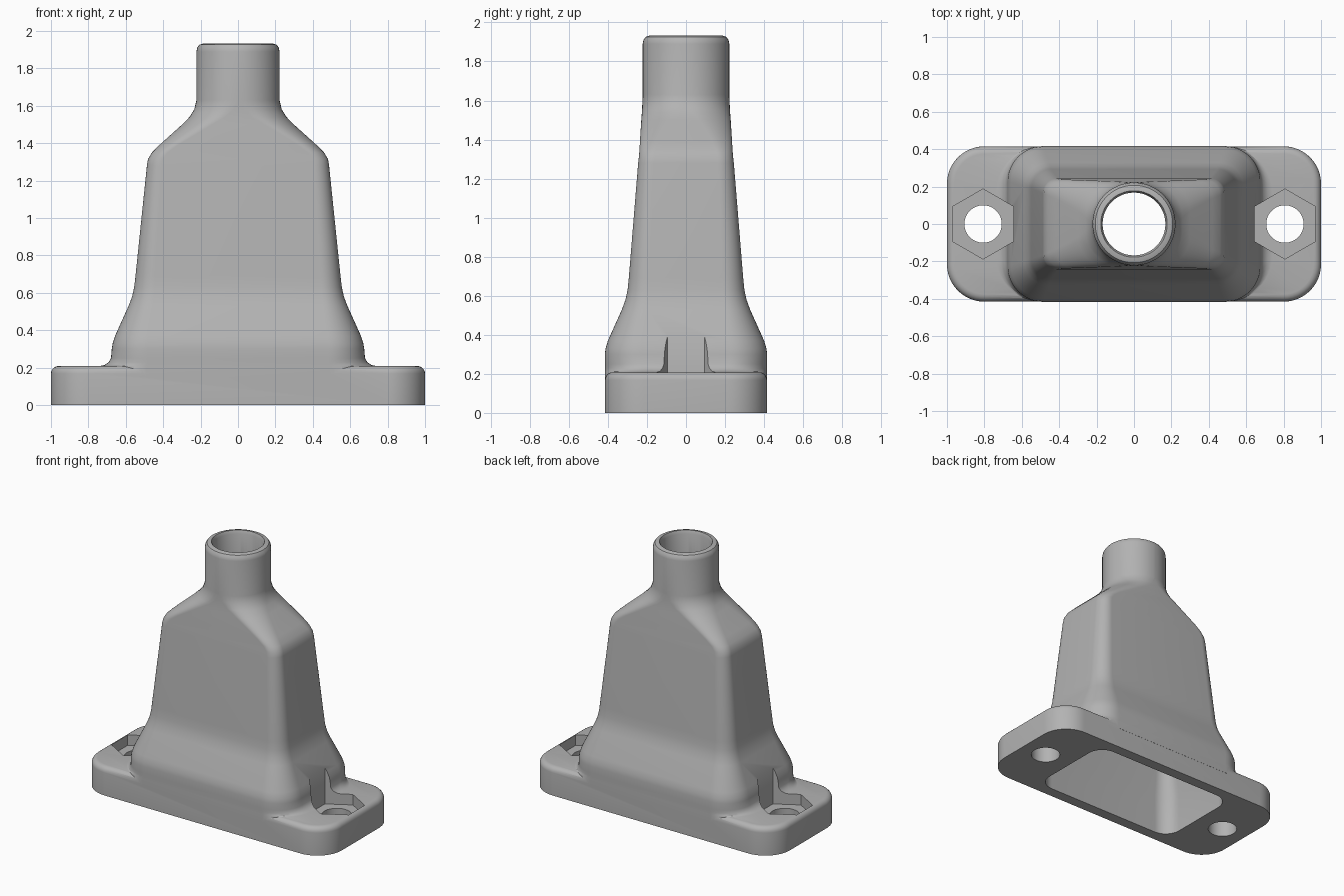
import bpy, bmesh, math

old = bpy.data.objects.get("Cube")
if old:
    bpy.data.objects.remove(old, do_unlink=True)

grey = bpy.data.materials.new("plain grey")
grey.use_nodes = True
COLOUR = (0.45, 0.45, 0.45, 1)
grey.diffuse_color = COLOUR
grey.node_tree.nodes["Principled BSDF"].inputs["Base Color"].default_value = COLOUR


def rounded_ring(z, hx, hy, r, steps=12):
    """Rounded rectangle outline; becomes a circle when r equals both halves."""
    r = min(r, hx - 0.0005, hy - 0.0005)
    points = []
    for quarter, (sx, sy) in enumerate(((1, 1), (-1, 1), (-1, -1), (1, -1))):
        for i in range(steps + 1):
            a = math.pi / 2 * (quarter + i / steps)
            points.append((sx * (hx - r) + r * math.cos(a),
                           sy * (hy - r) + r * math.sin(a), z))
    return points


def loft(name, sections):
    """Closed solid through stacked rounded rectangles (z, hx, hy, r)."""
    bm = bmesh.new()
    rings = [[bm.verts.new(p) for p in rounded_ring(*s)] for s in sections]
    n = len(rings[0])
    for low, high in zip(rings, rings[1:]):
        for i in range(n):
            j = (i + 1) % n
            bm.faces.new((low[i], low[j], high[j], high[i]))
    bm.faces.new(rings[0][::-1])
    bm.faces.new(rings[-1])
    mesh = bpy.data.meshes.new(name)
    bm.to_mesh(mesh)
    bm.free()
    obj = bpy.data.objects.new(name, mesh)
    bpy.context.collection.objects.link(obj)
    obj.data.materials.append(grey)
    return obj


def prism(name, sides, radius, x, z0, z1):
    bpy.ops.mesh.primitive_cylinder_add(
        vertices=sides, radius=radius, depth=z1 - z0, location=(x, 0, (z0 + z1) / 2))
    obj = bpy.context.object
    obj.name = name
    obj.data.materials.append(grey)
    return obj


def combine(target, other, operation):
    mod = target.modifiers.new(operation, 'BOOLEAN')
    mod.operation, mod.solver, mod.object = operation, 'EXACT', other
    bpy.context.view_layer.objects.active = target
    bpy.ops.object.modifier_apply(modifier=mod.name)
    bpy.data.objects.remove(other, do_unlink=True)


# Mounting flange with a rounded top edge
flange_sections = [(0, 1, 0.415, 0.2)]
for i in range(6):
    a = math.pi / 2 * i / 5
    inset = 0.04 * (1 - math.cos(a))
    flange_sections.append((0.168 + 0.04 * math.sin(a), 1 - inset, 0.415 - inset, 0.2 - inset))
housing = loft("housing", flange_sections)

# Tapering body, shoulder and round neck
body = loft("body", [
    (0.15, 0.74, 0.416, 0.25), (0.208, 0.74, 0.416, 0.25), (0.213, 0.715, 0.416, 0.23),
    (0.228, 0.692, 0.416, 0.21), (0.25, 0.679, 0.416, 0.195), (0.30, 0.675, 0.416, 0.19),
    (0.33, 0.67, 0.412, 0.187), (0.37, 0.657, 0.4, 0.18), (0.53, 0.585, 0.328, 0.13),
    (0.58, 0.566, 0.31, 0.118), (0.63, 0.555, 0.299, 0.11), (0.69, 0.548, 0.293, 0.105),
    (1.28, 0.487, 0.245, 0.08), (1.315, 0.481, 0.241, 0.08), (1.35, 0.46, 0.238, 0.085),
    (1.39, 0.42, 0.236, 0.1), (1.5, 0.298, 0.229, 0.16), (1.54, 0.259, 0.226, 0.19),
    (1.58, 0.234, 0.224, 0.21), (1.63, 0.222, 0.222, 0.222), (1.89, 0.222, 0.222, 0.222),
    (1.91, 0.218, 0.218, 0.218), (1.926, 0.207, 0.207, 0.207), (1.933, 0.185, 0.185, 0.185)])
combine(housing, body, 'UNION')

# Hollow interior running from the base opening to the neck
cavity = loft("cavity", [
    (-0.05, 0.59, 0.335, 0.12), (0.3, 0.59, 0.335, 0.12), (0.6, 0.49, 0.235, 0.08),
    (1.3, 0.42, 0.18, 0.05), (1.55, 0.168, 0.168, 0.168), (1.91, 0.168, 0.168, 0.168),
    (1.95, 0.185, 0.185, 0.185)])
combine(housing, cavity, 'DIFFERENCE')

# Bolt holes and hexagonal nut pockets on both ends
for side in (1, -1):
    combine(housing, prism("nut_pocket", 6, 0.187, side * 0.807, 0.13, 0.6), 'DIFFERENCE')
    combine(housing, prism("bolt_hole", 48, 0.1, side * 0.807, -0.1, 0.3), 'DIFFERENCE')

bpy.ops.object.select_all(action='DESELECT')
housing.select_set(True)
bpy.context.view_layer.objects.active = housing
bpy.ops.object.shade_smooth_by_angle(angle=math.radians(32))
